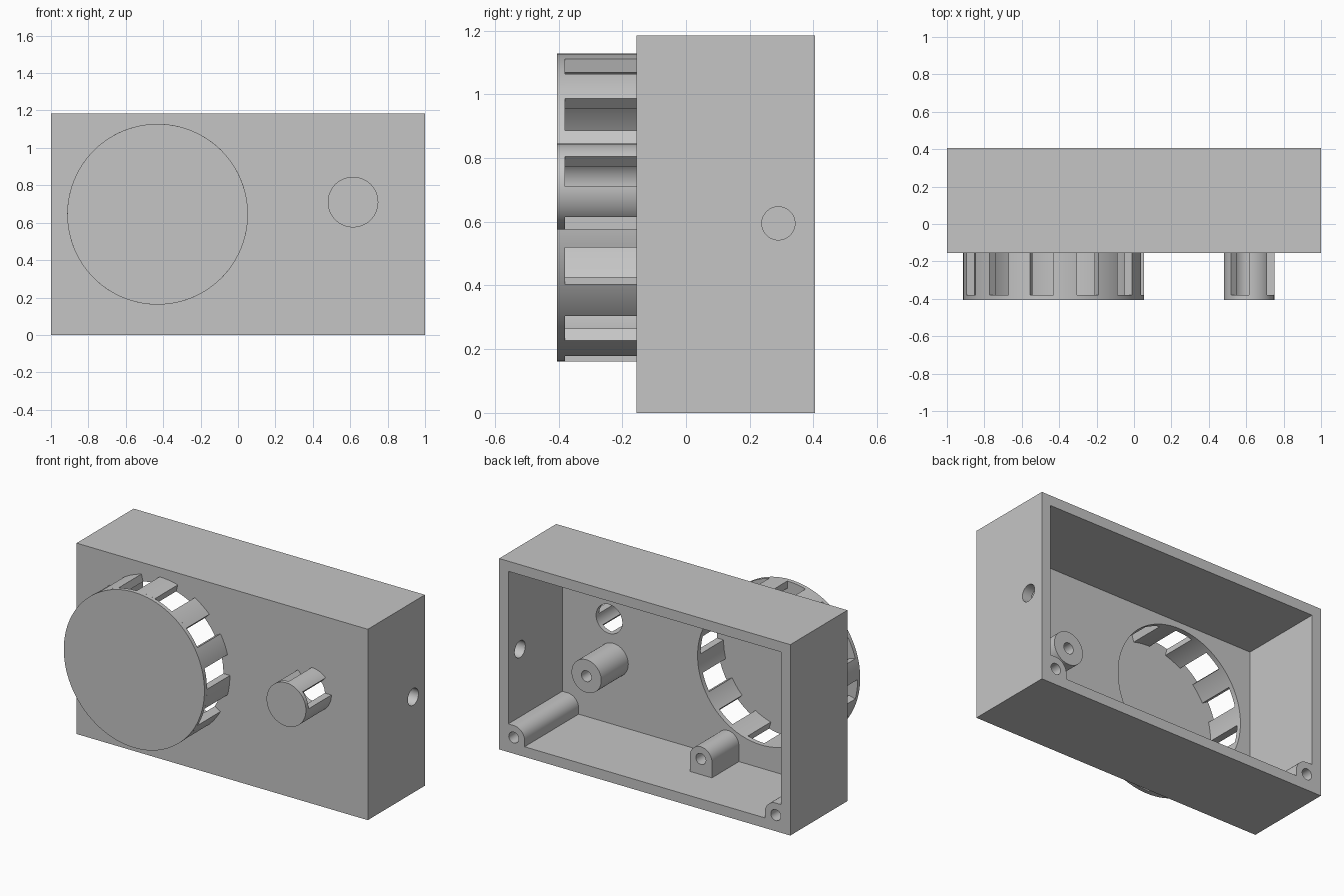
import bpy, bmesh
from math import cos, sin, radians
from mathutils import Matrix

cube = bpy.data.objects.get("Cube")
if cube:
    bpy.data.objects.remove(cube, do_unlink=True)

grey = bpy.data.materials.new("light_grey")
grey.use_nodes = True
colour = (0.56, 0.56, 0.56, 1)
grey.diffuse_color = colour
grey.node_tree.nodes["Principled BSDF"].inputs["Base Color"].default_value = colour

# Main dimensions
FRONT, BACK, HEIGHT = -0.155, 0.405, 1.185
WALL, PLATE, SHELL = 0.063, 0.03, 0.045
INNER_FRONT = FRONT + PLATE
KNOB_FRONT, CAP_BACK = -0.405, -0.38
POST_END = 0.14
SCREW_R = 0.034


def arc(cx, cz, r, start, end, steps):
    """Points on an arc in the x-z plane, angles in degrees."""
    angles = [radians(start + (end - start) * i / steps) for i in range(steps + 1)]
    return [(cx + r * cos(a), cz + r * sin(a)) for a in angles]


def circle(cx, cz, r, steps=64):
    return arc(cx, cz, r, 0, 360, steps)[:-1]


def rect(x0, z0, x1, z1):
    return [(x0, z0), (x1, z0), (x1, z1), (x0, z1)]


def add_prisms(name, outlines, y0, y1):
    """One object made of x-z outlines extruded along y."""
    bm = bmesh.new()
    for outline in outlines:
        near = [bm.verts.new((x, y0, z)) for x, z in outline]
        far = [bm.verts.new((x, y1, z)) for x, z in outline]
        bm.faces.new(near)
        bm.faces.new(far[::-1])
        for i in range(len(near)):
            j = (i + 1) % len(near)
            bm.faces.new((near[j], near[i], far[i], far[j]))
    bmesh.ops.recalc_face_normals(bm, faces=bm.faces)
    mesh = bpy.data.meshes.new(name)
    bm.to_mesh(mesh)
    bm.free()
    mesh.materials.append(grey)
    obj = bpy.data.objects.new(name, mesh)
    bpy.context.collection.objects.link(obj)
    return obj


def activate(obj):
    bpy.ops.object.select_all(action='DESELECT')
    obj.select_set(True)
    bpy.context.view_layer.objects.active = obj


def cut(obj, cutter):
    """Subtract the cutter and delete it."""
    cutter.hide_render = True
    mod = obj.modifiers.new("cut", 'BOOLEAN')
    mod.operation = 'DIFFERENCE'
    mod.solver = 'EXACT'
    mod.object = cutter
    activate(obj)
    bpy.ops.object.modifier_apply(modifier=mod.name)
    bpy.data.objects.remove(cutter, do_unlink=True)


parts = []

# Open-backed case
case = add_prisms("case", [rect(-1, 0, 1, HEIGHT)], FRONT, BACK)
cavity = rect(WALL - 1, WALL, 1 - WALL, HEIGHT - WALL)
cut(case, add_prisms("cavity_cutter", [cavity], INNER_FRONT, BACK + 0.1))
parts.append(case)

# Side cable hole
side = add_prisms("side_cutter", [circle(0, 0, 0.052, 48)], -0.1, 0.1)
side.data.transform(Matrix.Translation((1, 0.29, 0.595)) @ Matrix.Rotation(radians(90), 4, 'Z'))
cut(case, side)

# Slotted hollow drums: name, centre x, centre z, radius, slot count
drums = [("large_drum", -0.43, 0.645, 0.483, 12), ("small_drum", 0.615, 0.71, 0.135, 4)]
for name, cx, cz, r, count in drums:
    inner = r - SHELL
    cut(case, add_prisms("opening_cutter", [circle(cx, cz, inner, 96)], FRONT - 0.1, INNER_FRONT + 0.1))
    parts.append(add_prisms(name + "_cap", [circle(cx, cz, r, 96)], KNOB_FRONT, CAP_BACK))
    step = 360 / count
    ribs = []
    for k in range(count):
        a, b = (k + 0.5) * step, (k + 1) * step
        ribs.append(arc(cx, cz, r, a, b, 12) + arc(cx, cz, inner, b, a, 12))
    parts.append(add_prisms(name + "_ribs", ribs, CAP_BACK, FRONT))


def add_boss(name, outline, x, z, end):
    boss = add_prisms(name, [outline], INNER_FRONT, end)
    cut(boss, add_prisms("screw_cutter", [circle(x, z, SCREW_R, 32)], INNER_FRONT + 0.02, end + 0.1))
    parts.append(boss)


# Corner screw bosses, rounded on the inward side
for label, s in (("left", 1), ("right", -1)):
    x, z, r = 0.9, 0.1, 0.075
    outline = arc(x, z, r, 90, 180, 16)
    outline += [(x - r, WALL), (1 - WALL, WALL), (1 - WALL, z + r)]
    add_boss(label + "_corner_boss", [(s * px, pz) for px, pz in outline], s * x, z, BACK)

# Round standing post and arched floor post
add_boss("round_post", circle(0.586, 0.464, 0.102), 0.586, 0.464, POST_END)
x, z, r = -0.2, 0.16, 0.076
arch = arc(x, z, r, 0, 180, 32) + [(x - r, WALL), (x + r, WALL)]
add_boss("floor_post", arch, x, z, POST_END)

# Smooth round walls, crisp edges
for obj in parts:
    activate(obj)
    bpy.ops.object.shade_smooth_by_angle(angle=radians(30))
